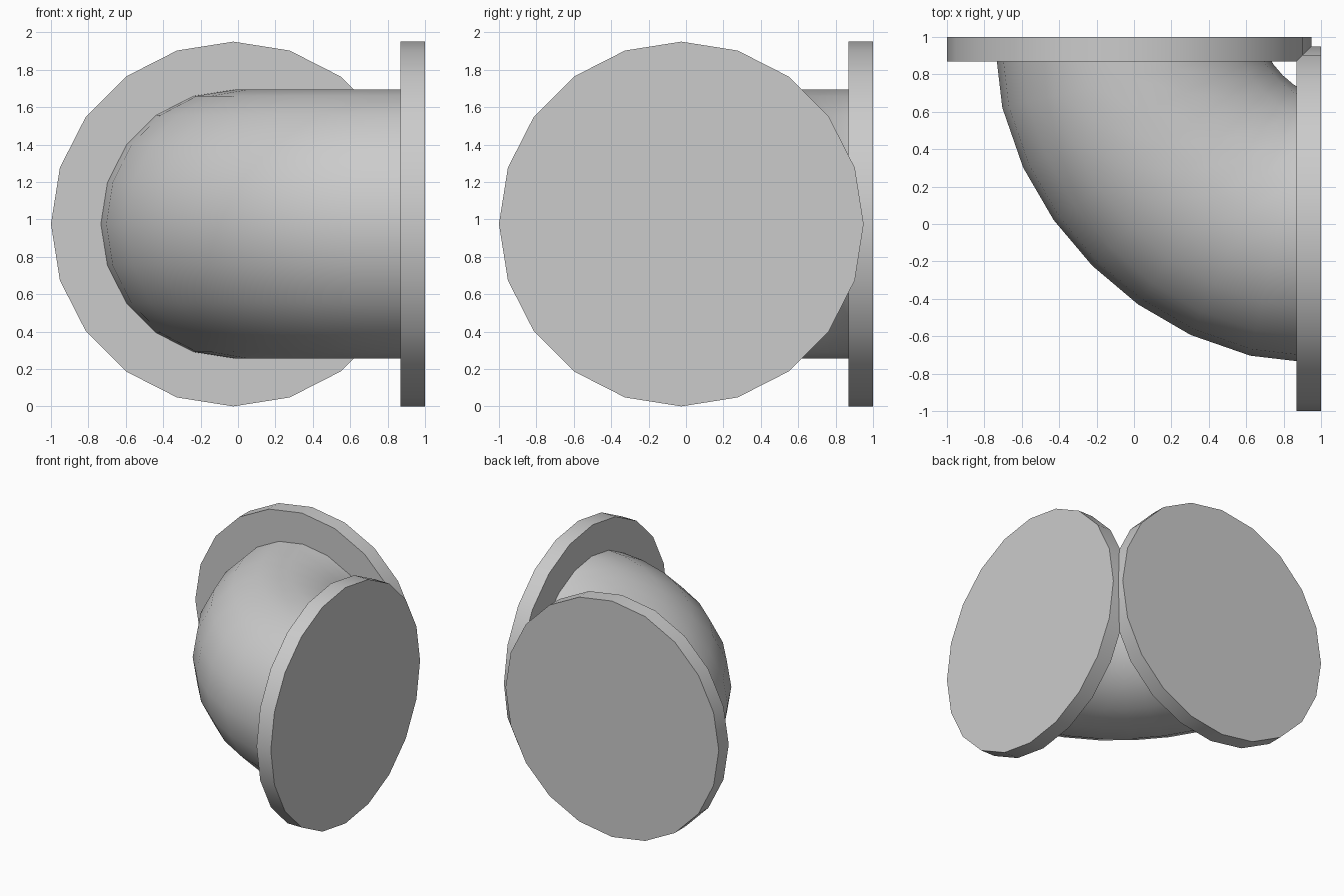
import bpy
import math
from mathutils import Matrix, Vector

old = bpy.data.objects.get("Cube")
if old:
    bpy.data.objects.remove(old)

SIDES = 20
FLANGE_R = 0.975
FLANGE_T = 0.13
PIPE_R = 0.72
OFF = FLANGE_R - 1          # pipe axis offset at both openings
END = 0.97                  # pipe ends, hidden inside the flanges

grey = bpy.data.materials.new("plain grey")
grey.use_nodes = True
grey.diffuse_color = (0.6, 0.6, 0.6, 1)
grey.node_tree.nodes["Principled BSDF"].inputs["Base Color"].default_value = grey.diffuse_color


def finish(obj, name, angle):
    obj.name = name
    obj.data.materials.clear()
    obj.data.materials.append(grey)
    bpy.ops.object.select_all(action="DESELECT")
    obj.select_set(True)
    bpy.context.view_layer.objects.active = obj
    bpy.ops.object.shade_smooth_by_angle(angle=math.radians(angle))


# Flat round flanges closing the two openings
def flange(name, location, axis):
    bpy.ops.mesh.primitive_cylinder_add(vertices=SIDES, radius=FLANGE_R, depth=FLANGE_T)
    obj = bpy.context.object
    turn = Matrix.Rotation(math.pi / 2, 4, axis)
    obj.data.transform(Matrix.Translation(location) @ turn)
    finish(obj, name, 40)


mid = 1 - FLANGE_T / 2
flange("back_flange", (OFF, mid, FLANGE_R), "X")
flange("left_flange", (mid, OFF, FLANGE_R), "Y")

# Quarter-turn pipe swept along a curve
curve = bpy.data.curves.new("elbow_pipe", "CURVE")
curve.dimensions = "3D"
curve.bevel_depth = PIPE_R
curve.bevel_resolution = SIDES // 2 - 2
curve.resolution_u = 8
spline = curve.splines.new("BEZIER")
spline.bezier_points.add(1)
reach = (END - OFF) * 0.5
ends = [(Vector((OFF, END, FLANGE_R)), Vector((0, -reach, 0))),
        (Vector((END, OFF, FLANGE_R)), Vector((-reach, 0, 0)))]
for i, (point, (co, inward)) in enumerate(zip(spline.bezier_points, ends)):
    point.handle_left_type = point.handle_right_type = "FREE"
    point.co = co
    point.handle_right = co + inward * (1 if i == 0 else -1)
    point.handle_left = co + inward * (-1 if i == 0 else 1)
pipe = bpy.data.objects.new("elbow_pipe", curve)
bpy.context.collection.objects.link(pipe)
bpy.context.view_layer.objects.active = pipe
bpy.ops.object.select_all(action="DESELECT")
pipe.select_set(True)
bpy.ops.object.convert(target="MESH")
finish(bpy.context.object, "elbow_pipe", 60)
